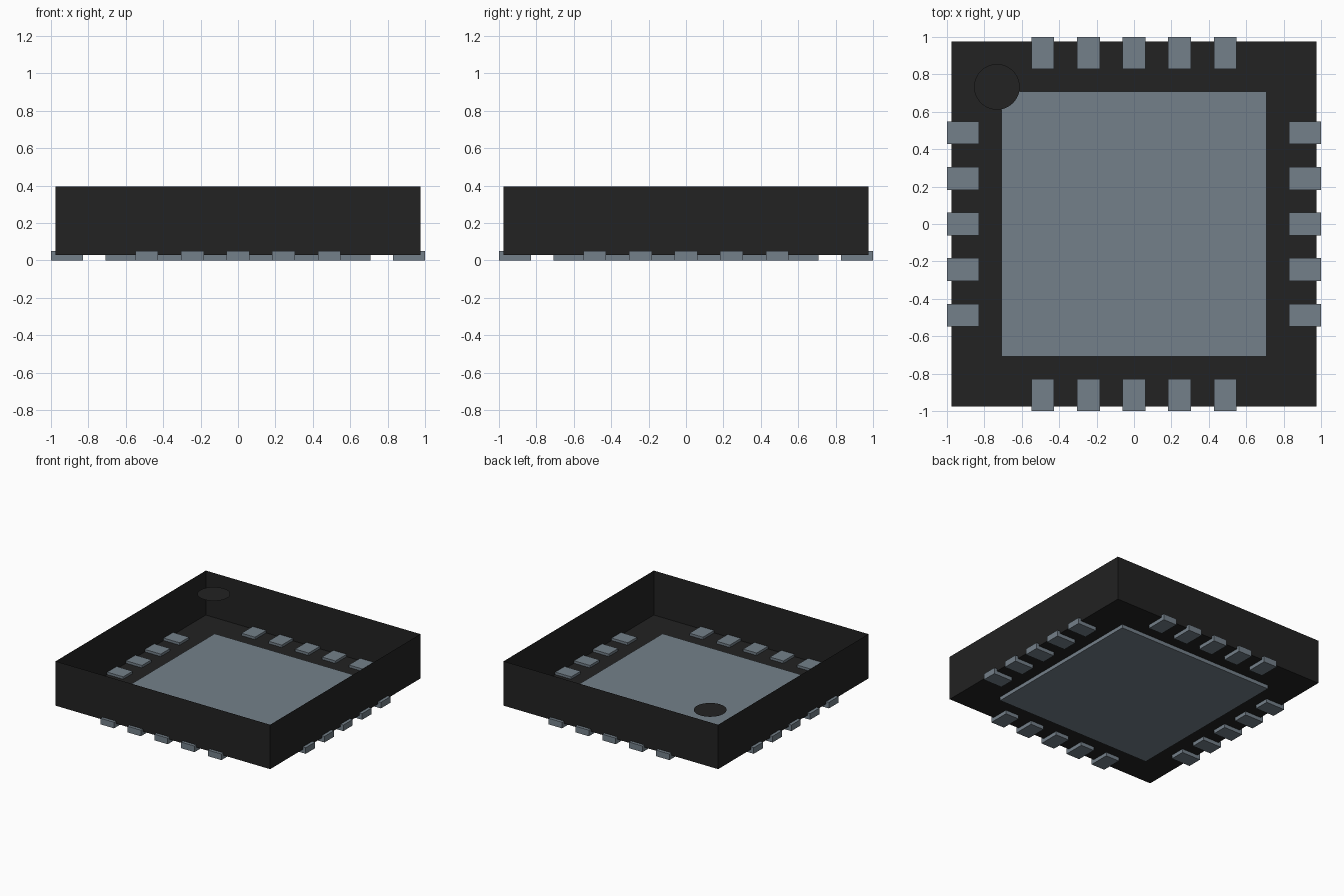
import bpy, bmesh
from mathutils import Matrix, Vector

cube = bpy.data.objects.get("Cube")
if cube:
    bpy.data.objects.remove(cube)


def material(name, rgb):
    m = bpy.data.materials.new(name)
    m.use_nodes = True
    color = (*rgb, 1)
    m.diffuse_color = color
    m.node_tree.nodes["Principled BSDF"].inputs["Base Color"].default_value = color
    return m


BLACK = material("black plastic", (0.016, 0.016, 0.016))
METAL = material("grey metal", (0.175, 0.217, 0.254))


def finish(name, bm, mat):
    mesh = bpy.data.meshes.new(name)
    bm.to_mesh(mesh)
    bm.free()
    mesh.materials.append(mat)
    obj = bpy.data.objects.new(name, mesh)
    bpy.context.collection.objects.link(obj)
    return obj


def box(bm, center, size):
    place = Matrix.Translation(center) @ Matrix.Diagonal((*size, 1))
    return bmesh.ops.create_cube(bm, size=1, matrix=place)


# Case: thin-walled shell, open at the top
BOTTOM, TOP, HALF = 0.03, 0.395, 0.975
bm = bmesh.new()
box(bm, (0, 0, (BOTTOM + TOP) / 2), (2 * HALF, 2 * HALF, TOP - BOTTOM))
lid = [f for f in bm.faces if f.normal.z > 0.9]
bmesh.ops.delete(bm, geom=lid, context='FACES_ONLY')
finish("case_shell", bm, BLACK)

# Round corner marker near the top
bm = bmesh.new()
bmesh.ops.create_circle(bm, cap_ends=True, segments=48, radius=0.122,
                        matrix=Matrix.Translation((-0.733, 0.733, 0.36)))
finish("corner_marker", bm, BLACK)

# Central thermal pad
PAD_HEIGHT = 0.05
bm = bmesh.new()
box(bm, (0, 0, PAD_HEIGHT / 2), (1.416, 1.416, PAD_HEIGHT))
finish("center_pad", bm, METAL)

# Five contacts on each of the four sides
for turn, side in enumerate(("right", "front", "left", "back")):
    bm = bmesh.new()
    for i in range(-2, 3):
        box(bm, (-0.915, i * 0.244, PAD_HEIGHT / 2), (0.17, 0.122, PAD_HEIGHT))
    spin = Matrix.Rotation(turn * 1.5707963, 3, 'Z')
    bmesh.ops.rotate(bm, verts=bm.verts, cent=Vector(), matrix=spin)
    finish(side + "_contacts", bm, METAL)
